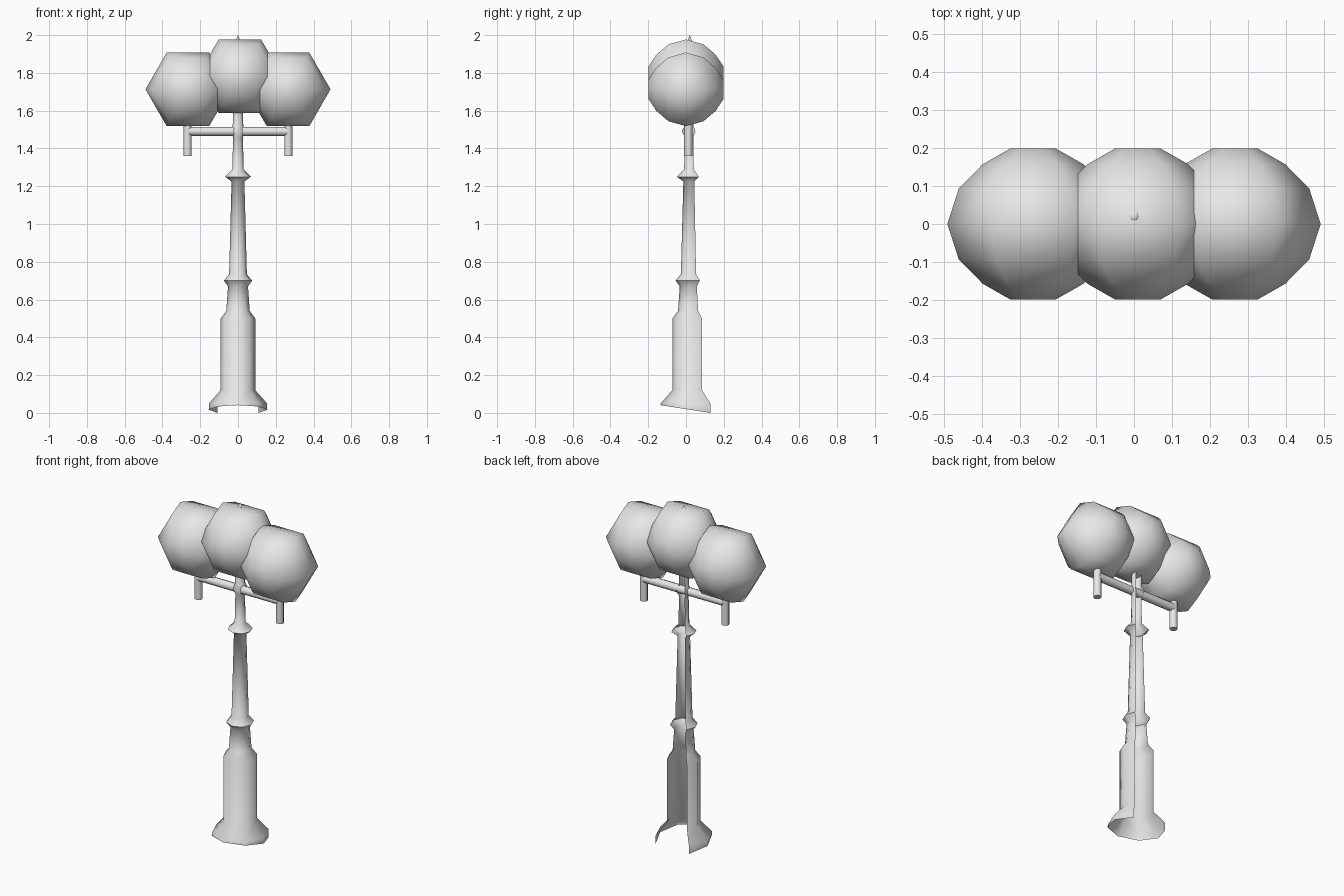
import bpy, bmesh, math
from mathutils import Vector

if "Cube" in bpy.data.objects:
    bpy.data.objects.remove(bpy.data.objects["Cube"])

grey = bpy.data.materials.new("light_grey")
grey.diffuse_color = (0.8, 0.8, 0.8, 1)
grey.use_nodes = True
grey.node_tree.nodes["Principled BSDF"].inputs["Base Color"].default_value = grey.diffuse_color


def finish(name, bm, angle):
    me = bpy.data.meshes.new(name)
    bm.to_mesh(me)
    bm.free()
    ob = bpy.data.objects.new(name, me)
    bpy.context.collection.objects.link(ob)
    me.materials.append(grey)
    bpy.ops.object.select_all(action='DESELECT')
    ob.select_set(True)
    bpy.context.view_layer.objects.active = ob
    bpy.ops.object.shade_smooth_by_angle(angle=math.radians(angle))
    return ob


def skin(bm, rings, closed):
    """Join neighbouring vertex rings with quads."""
    n = len(rings[0])
    for a, b in zip(rings, rings[1:]):
        for i in range(n if closed else n - 1):
            j = (i + 1) % n
            bm.faces.new((a[i], a[j], b[j], b[i]))


# Post: eight-sided turned shell, two back panels left open
CY = 0.02
profile = [(0.155, 0.02), (0.154, 0.05), (0.092, 0.12), (0.092, 0.50),
           (0.062, 0.54), (0.053, 0.67), (0.075, 0.70), (0.047, 0.735),
           (0.034, 1.225), (0.068, 1.25), (0.030, 1.29), (0.026, 1.46),
           (0.042, 1.49), (0.028, 1.52), (0.026, 1.60)]
bm = bmesh.new()
rings = []
for k, (r, z) in enumerate(profile):
    ring = []
    for i in range(7):
        a = math.radians(135 + 45 * i)
        x, y = r * math.cos(a), CY + r * math.sin(a)
        # the foot rim slopes down towards the back
        ring.append(bm.verts.new((x, y, 0.02 - 0.154 * y if k == 0 else z)))
    rings.append(ring)
skin(bm, rings, False)
finish("post", bm, 60)

# Globes: six-sided spheres with their axis along y
hoops = [(0.06, -0.198), (0.132, -0.157), (0.195, -0.093), (0.225, 0),
         (0.195, 0.093), (0.132, 0.157), (0.06, 0.198)]


def globe(name, cx, cz):
    bm = bmesh.new()
    rings = [[bm.verts.new((cx + r * math.cos(i * math.pi / 3), y,
                            cz + r * math.sin(i * math.pi / 3)))
              for i in range(6)] for r, y in hoops]
    skin(bm, rings, True)
    for ring in (rings[0], rings[-1]):
        bm.faces.new(ring)
    bmesh.ops.recalc_face_normals(bm, faces=bm.faces)
    finish(name, bm, 80)


globe("left_globe", -0.265, 1.713)
globe("right_globe", 0.265, 1.713)
globe("middle_globe", 0.01, 1.782)


def rod(name, p, q, r1, r2, sides=8):
    p, q = Vector(p), Vector(q)
    bm = bmesh.new()
    bmesh.ops.create_cone(bm, cap_ends=True, segments=sides,
                          radius1=r1, radius2=r2, depth=(q - p).length)
    rot = (q - p).to_track_quat('Z', 'Y').to_matrix().to_4x4()
    bmesh.ops.transform(bm, matrix=rot, verts=bm.verts)
    bmesh.ops.translate(bm, vec=(p + q) / 2, verts=bm.verts)
    finish(name, bm, 60)


# Cross arm, hanging stubs and top spike
rod("cross_arm", (-0.265, 0.012, 1.49), (0.265, 0.012, 1.49), 0.024, 0.024)
for side, s in (("left", -1), ("right", 1)):
    rod(side + "_stub", (s * 0.267, 0.012, 1.36), (s * 0.267, 0.012, 1.53), 0.022, 0.022)
rod("top_spike", (0, CY, 1.95), (0, CY, 2.0), 0.02, 0.0)
